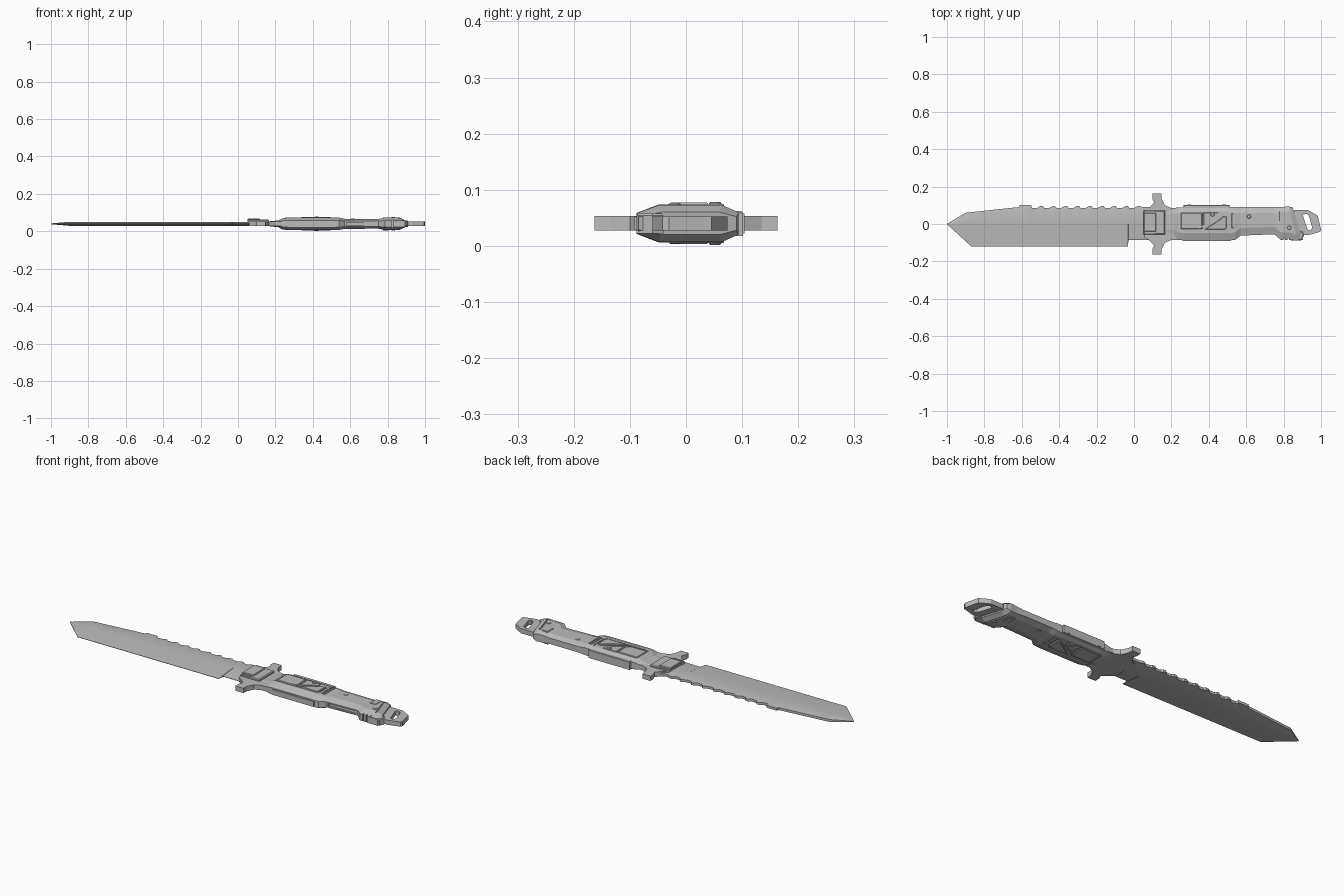
import bpy, bmesh, math

cube = bpy.data.objects.get("Cube")
if cube:
    bpy.data.objects.remove(cube, do_unlink=True)

steel = bpy.data.materials.new("grey steel")
steel.use_nodes = True
GREY = (0.5, 0.5, 0.5, 1)
steel.diffuse_color = GREY
steel.node_tree.nodes["Principled BSDF"].inputs["Base Color"].default_value = GREY
MID = 0.04  # height of the centre plane


def finish(bm, name, smooth=False):
    bmesh.ops.recalc_face_normals(bm, faces=bm.faces)
    mesh = bpy.data.meshes.new(name)
    bm.to_mesh(mesh)
    bm.free()
    mesh.materials.append(steel)
    ob = bpy.data.objects.new(name, mesh)
    bpy.context.collection.objects.link(ob)
    if smooth:
        bpy.ops.object.select_all(action='DESELECT')
        ob.select_set(True)
        bpy.context.view_layer.objects.active = ob
        bpy.ops.object.shade_smooth_by_angle(angle=math.radians(25))
    return ob


def plate(name, outline, z0, z1, bevel=0.0):
    """Extrude a flat outline from z0 to z1."""
    bm = bmesh.new()
    face = bm.faces.new([bm.verts.new((x, y, z0)) for x, y in outline])
    new = bmesh.ops.extrude_face_region(bm, geom=[face])["geom"]
    top = [v for v in new if isinstance(v, bmesh.types.BMVert)]
    bmesh.ops.translate(bm, verts=top, vec=(0, 0, z1 - z0))
    if bevel:
        edges = [e for e in bm.edges if all(v in top for v in e.verts)]
        bmesh.ops.bevel(bm, geom=edges, offset=bevel, segments=1, affect='EDGES')
    return finish(bm, name)


def rect(x0, x1, y0, y1):
    return [(x0, y0), (x1, y0), (x1, y1), (x0, y1)]


def disc(x, y, r, n=16):
    return [(x + r * math.cos(2 * math.pi * i / n), y + r * math.sin(2 * math.pi * i / n))
            for i in range(n)]


def both_sides(name, outline, low, high, bevel=0.0):
    """Same plate on the upper and lower side, heights measured from MID."""
    plate("upper_" + name, outline, MID + low, MID + high, bevel)
    plate("lower_" + name, outline, MID - low, MID - high, bevel)


def cut(target, cutters):
    for c in cutters:
        mod = target.modifiers.new("cut", 'BOOLEAN')
        mod.operation, mod.solver, mod.object = 'DIFFERENCE', 'EXACT', c
    deps = bpy.context.evaluated_depsgraph_get()
    mesh = bpy.data.meshes.new_from_object(target.evaluated_get(deps))
    target.modifiers.clear()
    target.data = mesh
    for c in cutters:
        bpy.data.objects.remove(c, do_unlink=True)


def loft(name, rings, smooth=False):
    bm = bmesh.new()
    loops = [[bm.verts.new(p) for p in ring] for ring in rings]
    n = len(loops[0])
    for a, b in zip(loops, loops[1:]):
        for i in range(n):
            bm.faces.new((a[i], a[(i + 1) % n], b[(i + 1) % n], b[i]))
    bm.faces.new(loops[0])
    bm.faces.new(loops[-1])
    bmesh.ops.remove_doubles(bm, verts=bm.verts, dist=1e-5)
    return finish(bm, name, smooth)


def interp(points, x):
    for (x0, y0), (x1, y1) in zip(points, points[1:]):
        if x0 <= x <= x1:
            return y0 + (y1 - y0) * (x - x0) / (x1 - x0)
    return points[-1][1]


# Blade: saw-backed spine, angled tip, ground edge
spine = [(-1, 0.001), (-0.9, 0.06), (-0.66, 0.086), (-0.615, 0.09), (-0.61, 0.102), (-0.55, 0.102)]
for i in range(9):
    x = -0.545 + i * 0.065
    spine += [(x, 0.086), (x + 0.025, 0.085), (x + 0.045, 0.096), (x + 0.058, 0.096)]
spine += [(0.045, 0.09), (0.1, 0.09)]
edge = [(-1, -0.001), (-0.87, -0.12), (-0.032, -0.12), (-0.03, -0.086), (0.1, -0.086)]
rings = []
for x in sorted({p[0] for p in spine + edge}):
    top, low = interp(spine, x), interp(edge, x)
    t = min(1, (x + 1) / 0.1)
    h = 0.002 + 0.009 * t
    ridge, shoulder = min(0.0, low + 0.12), top - 0.03 * t
    if x < -0.87:
        ridge = 0
    rings.append([(x, low, MID - 0.001), (x, ridge, MID - h), (x, shoulder, MID - h),
                  (x, top, MID - 0.6 * h), (x, top, MID + 0.6 * h), (x, shoulder, MID + h),
                  (x, ridge, MID + h), (x, low, MID + 0.001)])
loft("blade", rings, True)

# Cross guard with its raised clamp block
half = [(0.055, 0.07), (0.085, 0.09), (0.108, 0.115), (0.098, 0.135), (0.098, 0.163),
        (0.146, 0.163), (0.148, 0.135), (0.165, 0.1), (0.2, 0.085), (0.25, 0.085)]
guard = half + [(x, -y) for x, y in reversed(half)]
plate("guard", guard, 0.027, 0.053)
plate("guard_block", rect(0.052, 0.165, -0.055, 0.072), 0.05, 0.063, 0.004)
plate("guard_block_cap", rect(0.052, 0.118, -0.04, 0.06), 0.06, 0.068, 0.003)
for y in (-0.05, 0.066):
    plate("guard_clip", rect(0.06, 0.11, y - 0.004, y + 0.004), 0.06, 0.066)

# Handle: octagonal sections (x, slant, low y, high y, half height)
stations = [(0.17, 0, -0.075, 0.085, 0.014), (0.215, 0, -0.07, 0.086, 0.018),
            (0.235, 0, -0.085, 0.088, 0.029), (0.27, 0, -0.088, 0.09, 0.034),
            (0.5, 0, -0.088, 0.09, 0.034), (0.54, 0, -0.086, 0.09, 0.033),
            (0.57, 0, -0.062, 0.09, 0.027), (0.75, 0, -0.055, 0.09, 0.026),
            (0.785, 0, -0.085, 0.09, 0.033), (0.85, 0.05, -0.088, 0.094, 0.033),
            (0.875, 0.055, -0.085, 0.09, 0.02)]
rings = []
for x, slant, lo, hi, h in stations:
    mid = (lo + hi) / 2
    section = [(lo, -0.55), (lo + 0.04, -1), (hi - 0.03, -1), (hi, -0.6),
               (hi, 0.6), (hi - 0.03, 1), (lo + 0.04, 1), (lo, 0.55)]
    rings.append([(x - slant * (y - mid) / (hi - lo), y, MID + k * h) for y, k in section])
handle = loft("handle", rings)

# Recessed panel, slots and side grooves cut into the handle
cutters = []
panel = [(0.245, -0.035), (0.49, -0.035), (0.505, -0.02), (0.505, 0.068), (0.245, 0.068)]
for s in (-1, 1):
    cutters.append(plate("panel_cutter", panel, MID + s * 0.029, MID + s * 0.06))
    cutters.append(plate("slot_cutter", rect(0.517, 0.537, -0.028, 0.062), MID + s * 0.029, MID + s * 0.06))
    cutters.append(plate("seam_cutter", [(0.858, -0.06), (0.865, -0.06), (0.825, 0.07), (0.818, 0.07)],
                         MID + s * 0.028, MID + s * 0.06))
for x in (0.8, 0.822, 0.844):
    cutters.append(plate("grip_cutter", rect(x, x + 0.007, -0.12, -0.078), -0.01, 0.09))
cutters.append(plate("groove_cutter", rect(0.58, 0.74, -0.12, -0.05), MID - 0.008, MID + 0.008))
cut(handle, cutters)

# Panel inserts
both_sides("panel_frame", rect(0.25, 0.365, -0.027, 0.06), 0.025, 0.034, 0.003)
both_sides("panel_lower", [(0.375, -0.03), (0.485, -0.03), (0.495, -0.02), (0.495, 0.04),
                           (0.475, 0.04), (0.46, 0.025)], 0.025, 0.037, 0.003)
both_sides("panel_upper", [(0.372, -0.01), (0.45, 0.033), (0.45, 0.062), (0.372, 0.062)],
           0.025, 0.033, 0.002)
both_sides("panel_strut", [(0.34, -0.022), (0.35, -0.026), (0.46, 0.034), (0.45, 0.038)], 0.025, 0.036)
both_sides("slot_insert", rect(0.521, 0.533, -0.022, 0.056), 0.025, 0.034, 0.002)

# Screws and the pommel inlay
for x, y, h in ((0.42, 0.052, 0.038), (0.615, 0.04, 0.029), (0.83, -0.02, 0.036)):
    both_sides("screw", disc(x, y, 0.011), 0.02, h, 0.002)
both_sides("pommel_inlay", rect(0.775, 0.808, 0.015, 0.068), 0.02, 0.035, 0.002)

# Side rail and its end stops
plate("side_rail", rect(0.265, 0.51, 0.08, 0.102), 0.018, 0.062, 0.003)
for x in (0.285, 0.47):
    plate("rail_stop", rect(x, x + 0.02, 0.075, 0.104), 0.022, 0.058)
plate("grip_strip", rect(0.265, 0.515, -0.092, -0.08), 0.028, 0.052)

# Lanyard loop with slanted eye
loop = plate("lanyard_loop", [(0.8, -0.05), (0.93, -0.06), (0.995, -0.042), (1, -0.03), (0.982, 0.045),
                              (0.93, 0.074), (0.86, 0.074), (0.8, 0.05)], 0.027, 0.052)
eye = plate("eye_cutter", [(0.928, -0.03), (0.945, -0.036), (0.953, -0.02), (0.935, 0.045),
                           (0.918, 0.056), (0.902, 0.048)], 0, 0.1)
cut(loop, [eye])

# Pommel hook
plate("pommel_hook", [(0.84, -0.088), (0.893, -0.088), (0.91, -0.06), (0.9, -0.04), (0.84, -0.04)],
      0.022, 0.058, 0.004)
